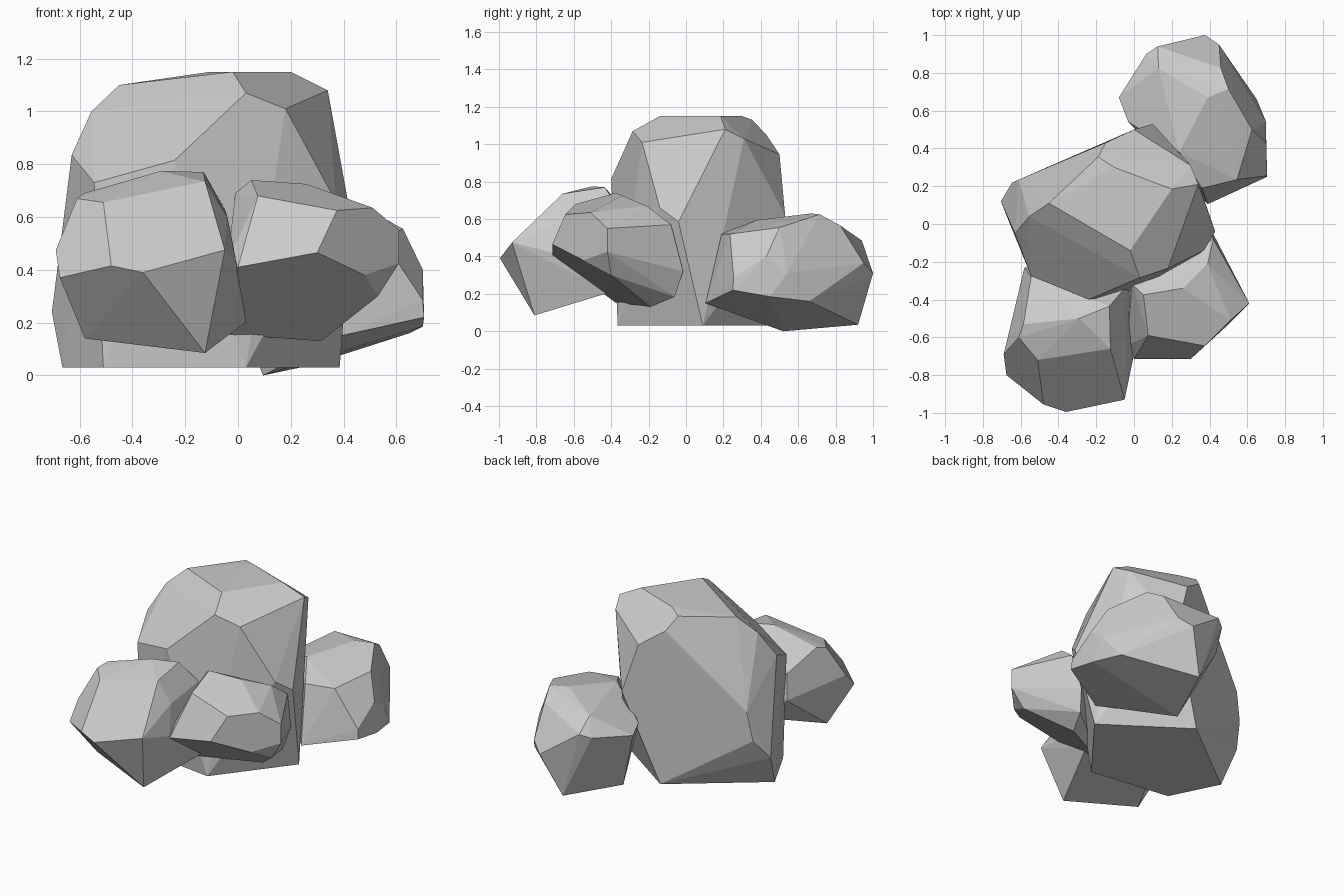
import bpy, bmesh
from math import radians


def rock(name, corners):
    """Faceted boulder: convex skin around its chipped corners."""
    bm = bmesh.new()
    for c in corners:
        bm.verts.new(c)
    res = bmesh.ops.convex_hull(bm, input=bm.verts[:])
    loose = [v for v in bm.verts if not v.link_faces]
    bmesh.ops.delete(bm, geom=loose, context='VERTS')
    # merge nearly coplanar triangles into flat facets
    bmesh.ops.dissolve_limit(bm, angle_limit=radians(4),
                             verts=bm.verts[:], edges=bm.edges[:])
    bmesh.ops.recalc_face_normals(bm, faces=bm.faces[:])
    mesh = bpy.data.meshes.new(name)
    bm.to_mesh(mesh)
    bm.free()
    ob = bpy.data.objects.new(name, mesh)
    bpy.context.collection.objects.link(ob)
    return ob


# tall central boulder: crown, shoulders, base
rock("main_boulder", [
    (-.02, -.14, 1.15), (.20, .185, 1.15), (-.105, .30, 1.15), (.34, .21, 1.08),
    (.03, -.285, 1.07), (.18, -.235, 1.01), (-.19, .355, 1.13), (-.45, .11, 1.10),
    (-.15, .43, 1.05), (.30, .31, 1.03), (0, .50, .945), (-.555, .04, 1.0),
    (-.63, -.05, .835), (-.545, -.275, .73), (-.24, -.40, .815),
    (.37, -.14, .66), (.43, -.04, .585), (.10, .53, .62), (-.61, .235, .56),
    (-.645, .22, .37), (-.705, .12, .24),
    (-.665, .02, .03), (-.51, -.29, .03), (.03, -.365, .03), (.385, .09, .03),
    (-.12, .44, .03)])

# front left boulder: top, waist, underside
rock("front_left_boulder", [
    (-.29, -.50, .775), (-.13, -.435, .77), (-.125, -.66, .735), (-.51, -.72, .655),
    (-.61, -.60, .67), (-.585, -.53, .69), (-.05, -.34, .63), (-.545, -.28, .60),
    (-.04, -.645, .60), (-.69, -.69, .475), (-.675, -.80, .37), (-.48, -.955, .415),
    (-.36, -.995, .39), (-.05, -.93, .475), (-.005, -.715, .42), (-.58, -.23, .45),
    (-.125, -.81, .085), (-.58, -.65, .14), (.04, -.40, .21), (-.40, -.25, .28)])

# front right boulder: top, waist, underside
rock("front_right_boulder", [
    (.05, -.375, .74), (.26, -.34, .725), (.075, -.59, .68), (.39, -.21, .67),
    (-.01, -.32, .69), (.375, -.645, .625), (.51, -.51, .635), (.61, -.42, .55),
    (.42, -.08, .57), (.30, -.715, .465), (0, -.715, .41), (-.04, -.645, .43),
    (.48, -.55, .38), (.61, -.42, .425), (.53, -.40, .30), (.40, -.015, .32),
    (.37, -.06, .185), (.315, -.19, .13), (-.03, -.38, .155)])

# back right boulder: top, waist, underside
rock("back_right_boulder", [
    (.39, .67, .63), (.50, .715, .625), (.24, .38, .595), (.46, .825, .565),
    (.13, .825, .565), (.625, .50, .555), (.545, .235, .52), (.36, .19, .52),
    (.125, .94, .485), (.065, .90, .46), (-.08, .67, .43), (-.03, .54, .45),
    (.70, .43, .40), (.45, .95, .365), (.375, 1.0, .31), (.70, .255, .285),
    (.705, .25, .22), (.70, .45, .185), (.65, .66, .16), (.39, .105, .15),
    (.26, .92, .035), (.095, .52, 0), (.70, .54, .31)])
